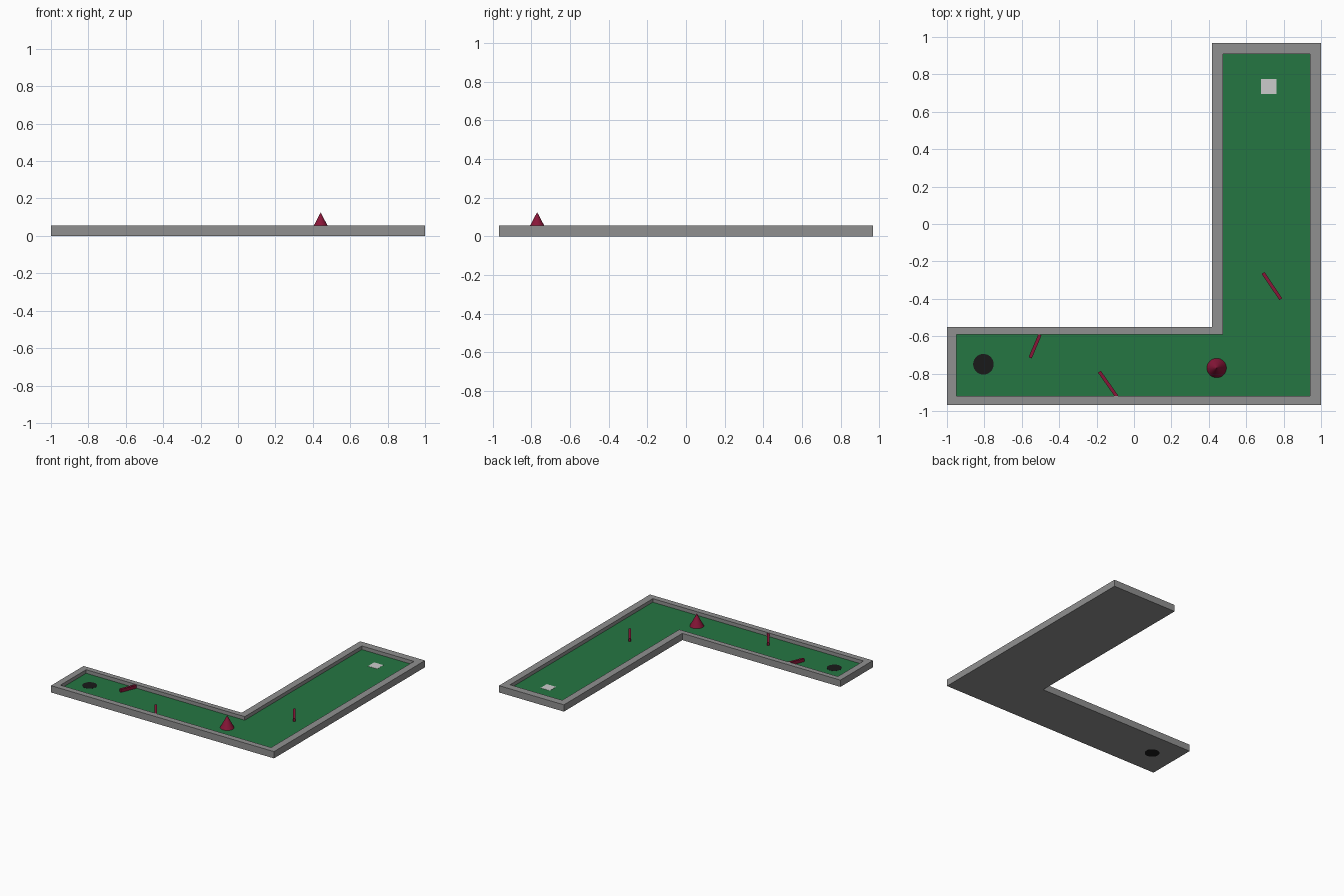
import bpy, bmesh, math
from mathutils import Vector

if "Cube" in bpy.data.objects:
    bpy.data.objects.remove(bpy.data.objects["Cube"])

FLOOR, TOP = 0.026, 0.055
OUTER = [(-1, -0.967), (1, -0.967), (1, 0.967), (0.418, 0.967), (0.418, -0.55), (-1, -0.55)]
INNER = [(-0.948, -0.92), (0.942, -0.92), (0.942, 0.908), (0.475, 0.908), (0.475, -0.592), (-0.948, -0.592)]


def material(name, rgb):
    m = bpy.data.materials.new(name)
    m.diffuse_color = (*rgb, 1)
    m.use_nodes = True
    m.node_tree.nodes["Principled BSDF"].inputs["Base Color"].default_value = m.diffuse_color
    return m


stone = material("stone_grey", (0.28, 0.28, 0.28))
green = material("felt_green", (0.018, 0.18, 0.055))
red = material("obstacle_red", (0.25, 0.008, 0.04))
black = material("hole_black", (0.01, 0.01, 0.01))


def finish(bm, name, mat=None):
    mesh = bpy.data.meshes.new(name)
    bmesh.ops.recalc_face_normals(bm, faces=bm.faces)
    bm.to_mesh(mesh)
    bm.free()
    ob = bpy.data.objects.new(name, mesh)
    bpy.context.collection.objects.link(ob)
    if mat:
        mesh.materials.append(mat)
    return ob


def box(name, centre, size, angle=0, mat=None):
    bm = bmesh.new()
    bmesh.ops.create_cube(bm, size=1)
    bmesh.ops.scale(bm, vec=size, verts=bm.verts)
    ob = finish(bm, name, mat)
    ob.location = centre
    ob.rotation_euler.z = angle
    return ob


def cone(name, x, y, z0, z1, r0, r1, mat):
    bm = bmesh.new()
    bmesh.ops.create_cone(bm, cap_ends=True, segments=32, radius1=r0, radius2=r1, depth=z1 - z0)
    ob = finish(bm, name, mat)
    ob.location = (x, y, (z0 + z1) / 2)
    return ob


# L-shaped tray: underside, outer walls, rim, inner walls and pocket floor
bm = bmesh.new()
loops = [[bm.verts.new((x, y, z)) for x, y in pts]
         for pts, z in ((OUTER, 0), (OUTER, TOP), (INNER, TOP), (INNER, FLOOR))]
for a, b in zip(loops, loops[1:]):
    for i in range(6):
        j = (i + 1) % 6
        bm.faces.new((a[i], a[j], b[j], b[i]))
bm.faces.new(loops[0])
pocket = bm.faces.new(loops[3])
tray = finish(bm, "course_border", stone)
tray.data.materials.append(green)
tray.data.polygons[-1].material_index = 1  # playing surface

# Hole at the end of the short leg, running through the base
cone("hole", -0.805, -0.75, -0.0005, FLOOR + 0.001, 0.055, 0.055, black)

# Tee mat at the start
box("tee_mat", (0.72, 0.735, FLOOR), (0.083, 0.08, 0.003))

# Cone obstacle at the bend
cone("cone_obstacle", 0.442, -0.77, FLOOR, 0.125, 0.052, 0, red)

# Low slanted barriers
for i, (a, b) in enumerate([((0.69, -0.262), (0.785, -0.402)),
                            ((-0.555, -0.715), (-0.503, -0.592)),
                            ((-0.185, -0.79), (-0.092, -0.922))]):
    a, b = Vector(a), Vector(b)
    d, c = b - a, (a + b) / 2
    box(f"barrier_{i + 1}", (c.x, c.y, FLOOR + 0.012), (d.length, 0.018, 0.026),
        math.atan2(d.y, d.x), red)
